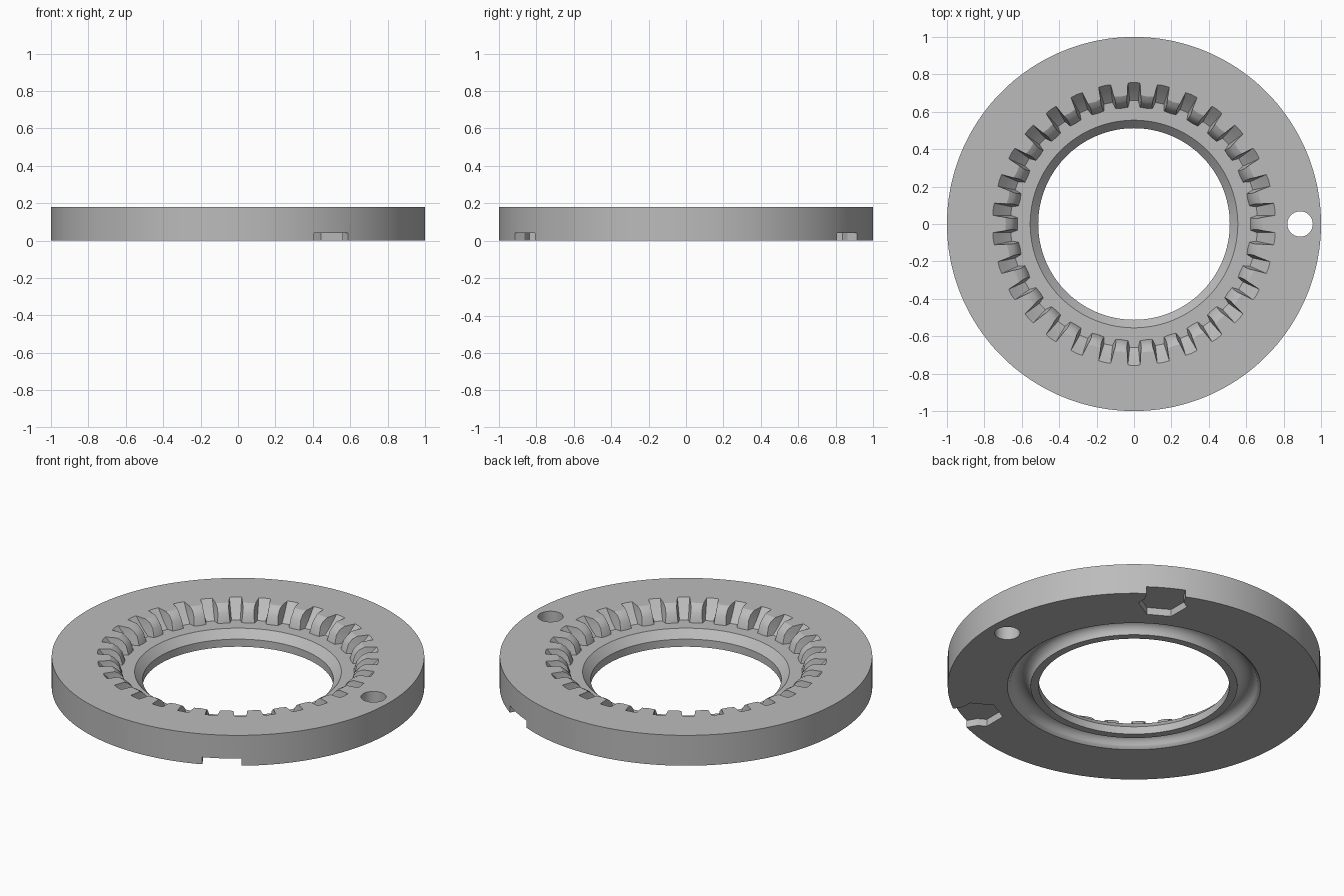
import bpy, bmesh, math
from mathutils import Matrix

if "Cube" in bpy.data.objects:
    bpy.data.objects.remove(bpy.data.objects["Cube"], do_unlink=True)

TEETH, HEIGHT, FLOOR = 30, 0.18, 0.09
PITCH = 2 * math.pi / TEETH

grey = bpy.data.materials.new("plain grey")
grey.use_nodes = True
colour = (0.5, 0.5, 0.5, 1)
grey.diffuse_color = colour
grey.node_tree.nodes["Principled BSDF"].inputs["Base Color"].default_value = colour

# Tooth sections: (angle in degrees from gap centre, radius, height), top to root
gap_mid = [(0, 0.757, HEIGHT), (0, 0.725, 0.148), (0, 0.695, 0.118), (0, 0.66, FLOOR)]
gap_side = [(2.5, 0.755, HEIGHT), (2.35, 0.725, 0.148), (2.2, 0.695, 0.118), (2.0, 0.66, FLOOR)]
tooth_side = [(3.0, 0.69, HEIGHT), (3.4, 0.663, 0.165), (3.3, 0.64, 0.14), (2.9, 0.625, FLOOR)]
tooth_mid = [(6, 0.685, HEIGHT), (6, 0.658, 0.165), (6, 0.635, 0.14), (6, 0.622, FLOOR)]


def mirrored(section):
    return [(-a, r, z) for a, r, z in section]


columns = [mirrored(tooth_side), mirrored(gap_side), gap_mid, gap_side, tooth_side, tooth_mid]

# Plain round part of the section: chamfered bore, lip, rounded groove, underside
lathe = [(0.555, FLOOR), (0.512, 0.045), (0.512, 0), (0.555, 0)]
lathe += [(0.61 - 0.055 * math.cos(math.pi * i / 10), 0.058 * math.sin(math.pi * i / 10))
          for i in range(1, 10)]
lathe += [(0.665, 0.012), (0.68, 0), (1, 0), (1, HEIGHT)]


def polar(a, r, z):
    return (r * math.cos(a), r * math.sin(a), z)


def finish(bm, name):
    bmesh.ops.recalc_face_normals(bm, faces=bm.faces)
    mesh = bpy.data.meshes.new(name)
    bm.to_mesh(mesh)
    bm.free()
    obj = bpy.data.objects.new(name, mesh)
    bpy.context.collection.objects.link(obj)
    return obj


# Ring with internal bevel teeth, one closed loop per column
bm = bmesh.new()
loops = []
for t in range(TEETH):
    for c, section in enumerate(columns):
        mid = (t + 0.5) * PITCH
        even = mid + (c - 2) * PITCH / len(columns)
        pts = [polar(mid + math.radians(a), r, z) for a, r, z in section]
        pts += [polar(even, r, z) for r, z in lathe]
        loops.append([bm.verts.new(p) for p in pts])
for i, a in enumerate(loops):
    b = loops[(i + 1) % len(loops)]
    for j in range(len(a)):
        k = (j + 1) % len(a)
        bm.faces.new((a[j], a[k], b[k], b[j]))
ring = finish(bm, "toothed_ring")
ring.data.materials.append(grey)


def prism(name, radius, sides, x, angle, z0, z1):
    bm = bmesh.new()
    bmesh.ops.create_cone(bm, cap_ends=True, segments=sides, radius1=radius, radius2=radius,
                          depth=z1 - z0, matrix=Matrix.Translation((x, 0, (z0 + z1) / 2))
                          @ Matrix.Rotation(math.pi / 2, 4, "Z"))
    # put hexagon corners across the radial direction
    top = max(v.co.y for v in bm.verts)
    if sides == 6 and top < radius * 0.95:
        bmesh.ops.rotate(bm, verts=bm.verts, cent=(x, 0, 0), matrix=Matrix.Rotation(math.pi / 6, 3, "Z"))
    bm.transform(Matrix.Rotation(angle, 4, "Z"))
    return finish(bm, name)


def slot(name, angle):
    bm = bmesh.new()
    bmesh.ops.create_cube(bm, size=1)
    bm.transform(Matrix.Rotation(angle, 4, "Z") @ Matrix.Translation((1.0, 0, -0.0305))
                 @ Matrix.Diagonal((0.22, 0.212, 0.145, 1)))
    return finish(bm, name)


# Three bolt holes and, between them, three nut pockets open to the rim
cutters = []
for i in range(3):
    a = i * 2 * math.pi / 3
    cutters.append(prism("bolt_hole", 0.068, 40, 0.888, a, -0.1, 0.3))
    cutters.append(prism("nut_pocket", 0.132, 6, 0.889, a + math.pi / 3, -0.1, 0.042))
    cutters.append(slot("pocket_slot", a + math.pi / 3))

bpy.ops.object.select_all(action="DESELECT")
bpy.context.view_layer.objects.active = ring
ring.select_set(True)
for cutter in cutters:
    cutter.hide_render = True
    mod = ring.modifiers.new("cut", "BOOLEAN")
    mod.operation, mod.solver, mod.object = "DIFFERENCE", "EXACT", cutter
    bpy.ops.object.modifier_apply(modifier=mod.name)
    bpy.data.objects.remove(cutter, do_unlink=True)

bpy.ops.object.shade_smooth_by_angle(angle=math.radians(28))
